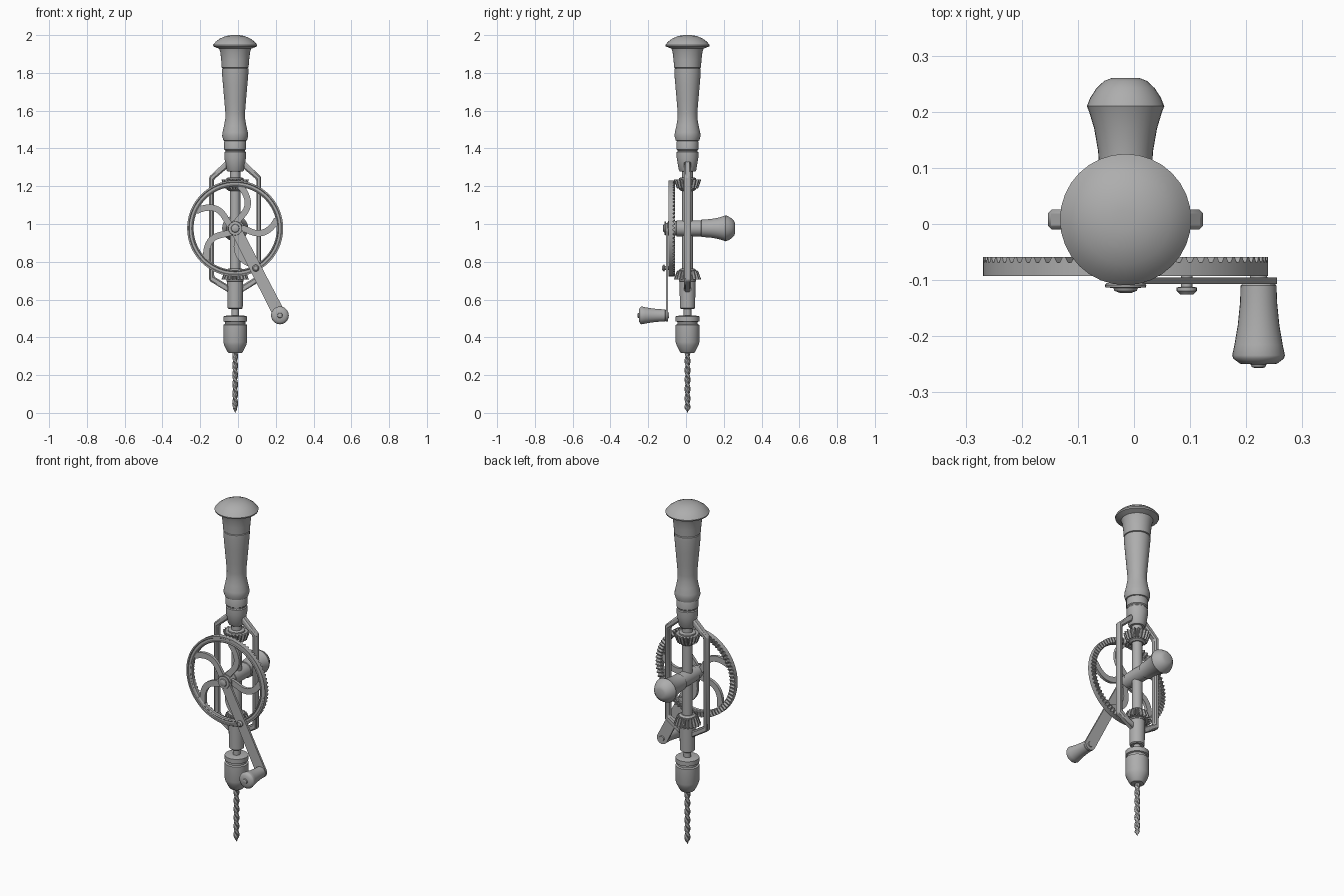
import bpy, bmesh, math
from math import sin, cos, pi, radians

if "Cube" in bpy.data.objects:
    bpy.data.objects.remove(bpy.data.objects["Cube"])

CX, CY = -0.015, 0.008      # drill axis
WZ = 0.977                  # height of the wheel axle
metal = bpy.data.materials.new("grey")
metal.diffuse_color = (0.42, 0.42, 0.42, 1)
metal.use_nodes = True
metal.node_tree.nodes["Principled BSDF"].inputs["Base Color"].default_value = metal.diffuse_color


def finish(name, bm, bevel=0, angle=35):
    bmesh.ops.recalc_face_normals(bm, faces=bm.faces)
    me = bpy.data.meshes.new(name)
    bm.to_mesh(me)
    bm.free()
    me.materials.append(metal)
    ob = bpy.data.objects.new(name, me)
    bpy.context.collection.objects.link(ob)
    if bevel:
        mod = ob.modifiers.new("bevel", 'BEVEL')
        mod.width = bevel
        mod.segments = 1
    bpy.ops.object.select_all(action='DESELECT')
    ob.select_set(True)
    bpy.context.view_layer.objects.active = ob
    bpy.ops.object.shade_smooth_by_angle(angle=radians(angle))
    return ob


def loft(name, rings, ring_closed=False, angle=35):
    """Skin closed rings of points; cap the ends or join last to first."""
    bm = bmesh.new()
    vs = [[bm.verts.new(p) for p in ring] for ring in rings]
    n = len(vs[0])
    pairs = list(zip(vs, vs[1:]))
    if ring_closed:
        pairs.append((vs[-1], vs[0]))
    else:
        bm.faces.new(vs[0])
        bm.faces.new(vs[-1])
    for a, b in pairs:
        for i in range(n):
            j = (i + 1) % n
            bm.faces.new((a[i], a[j], b[j], b[i]))
    return finish(name, bm, angle=angle)


def lathe(name, profiles, segs=32, axis='z', at=(CX, WZ), closed=False, angle=35):
    """Turn (radius, position) profiles; several profiles alternate to make teeth."""
    if not isinstance(profiles[0], list):
        profiles = [profiles]
    rings = []
    for k in range(len(profiles[0])):
        ring = []
        for i in range(segs):
            r, h = profiles[i % len(profiles)][k]
            a = 2 * pi * i / segs
            if axis == 'z':
                ring.append((CX + r * cos(a), CY + r * sin(a), h))
            else:
                ring.append((at[0] + r * cos(a), h, at[1] + r * sin(a)))
        rings.append(ring)
    return loft(name, rings, closed, angle)


def slab(name, outline, y0, y1, bevel=0):
    """Extrude an x-z outline from y0 to y1."""
    bm = bmesh.new()
    f = bm.faces.new([bm.verts.new((x, y0, z)) for x, z in outline])
    out = bmesh.ops.extrude_face_region(bm, geom=[f])
    for v in out["geom"]:
        if isinstance(v, bmesh.types.BMVert):
            v.co.y = y1
    return finish(name, bm, bevel)


# top knob and grip
lathe("top_knob", [(.02, 2.0), (.05, 1.995), (.08, 1.982), (.103, 1.965), (.117, 1.948),
                   (.115, 1.94), (.085, 1.928), (.079, 1.91), (.074, 1.87), (.071, 1.828),
                   (.06, 1.824)])
lathe("grip", [(.06, 1.828), (.07, 1.822), (.07, 1.80), (.064, 1.73), (.057, 1.65),
               (.052, 1.59), (.052, 1.56), (.059, 1.52), (.067, 1.485), (.069, 1.465),
               (.062, 1.442), (.05, 1.438)])
lathe("ferrule", [(.054, 1.445), (.058, 1.435), (.058, 1.395), (.052, 1.39), (.052, 1.384),
                  (.057, 1.38), (.057, 1.35), (.046, 1.285), (.04, 1.277)])

# main spindle and lower bearing
lathe("spindle", [(.028, 1.3), (.028, .70)], 24)
lathe("lower_bearing", [(.036, .735), (.043, .728), (.040, .555), (.034, .55)])
lathe("chuck_stem", [(.02, .56), (.02, .50)], 20)

# side frame bars, mirrored
bar = [(.042, 1.34), (.138, 1.25), (.138, .70), (.035, .637),
       (.035, .675), (.112, .722), (.112, 1.236), (.042, 1.295)]
for side, s in (("left", -1), ("right", 1)):
    slab(side + "_frame_bar", [(CX + s * x, z) for x, z in bar],
         CY - .018, CY + .018, bevel=.007)

# bevel pinions, wide end away from the axle
for name, z_out, d in (("upper_pinion", 1.235, -1), ("lower_pinion", .705, 1)):
    def pinion(w, n):
        return [(.034, z_out), (w, z_out), (n, z_out + d * .047), (.034, z_out + d * .05)]
    tip, root = pinion(.073, .056), pinion(.057, .042)
    lathe(name, [tip, tip, root, root], 80, angle=25)
    lathe(name + "_collar", [(.034, z_out - d * .012), (.045, z_out - d * .008),
                             (.045, z_out + d * .052), (.034, z_out + d * .06)], 24)

# chuck
lathe("chuck", [(.045, .515), (.063, .511), (.063, .485), (.054, .482), (.054, .470),
                (.063, .466), (.063, .375), (.058, .358), (.040, .322), (.034, .317),
                (.015, .317)])

# twisted drill bit
rings = []
for k in range(73):
    z = .325 - .318 * k / 72
    size = 1 if k < 69 else (73 - k) / 5
    ring = []
    for i in range(16):
        a = 2 * pi * i / 16
        r = .0155 * size * (1 - .45 * cos(a) ** 4)
        t = a + k * 2 * pi * 3.2 / 72
        ring.append((CX + r * cos(t), CY + r * sin(t), z))
    rings.append(ring)
rings.append([(CX + .001 * cos(2 * pi * i / 16), CY + .001 * sin(2 * pi * i / 16), 0)
              for i in range(16)])
loft("drill_bit", rings)

# toothed wheel rim
def rim(back):
    return [(.254, -.093), (.254, back), (.226, back), (.220, -.072),
            (.220, -.089), (.226, -.093), (.230, -.089), (.243, -.089), (.246, -.093)]
lathe("wheel_rim", [rim(-.059)] * 2 + [rim(-.069)] * 2, 288, 'y', closed=True, angle=30)

# five curved spokes
for n in range(5):
    base = radians(84 + 72 * n)
    mid = []
    for i in range(17):
        t = i / 16
        r = .02 + .206 * t
        a = base - radians(25) * sin(pi * t ** .8)
        mid.append((CX + r * cos(a), WZ + r * sin(a)))
    sides = [[], []]
    for i, (x, z) in enumerate(mid):
        p, q = mid[max(i - 1, 0)], mid[min(i + 1, 16)]
        dx, dz = q[0] - p[0], q[1] - p[1]
        h = .0165 / math.hypot(dx, dz)
        sides[0].append((x - dz * h, z + dx * h))
        sides[1].append((x + dz * h, z - dx * h))
    slab(f"spoke_{n + 1}", sides[0] + sides[1][::-1], -.089, -.072)

# wheel hub, axle and screws
lathe("wheel_hub", [(.03, -.098), (.038, -.095), (.038, -.05), (.03, -.045)], 28, 'y')
lathe("axle_sleeve", [(.03, -.055), (.042, -.05), (.042, .10), (.035, .105)], 28, 'y')
lathe("hub_screw", [(.034, -.105), (.037, -.109), (.036, -.113), (.022, -.114),
                    (.02, -.119), (.010, -.123)], 24, 'y')
lathe("arm_screw", [(.010, -.09), (.010, -.112), (.018, -.113), (.018, -.119),
                    (.011, -.126)], 20, 'y', at=(.094, .767))

# crank arm with rounded ends
ex, ez = .222, .516
ang = math.atan2(ez - WZ, ex - CX)
outline = []
for cx, cz, r, start in ((CX, WZ, .029, ang + pi / 2), (ex, ez, .033, ang - pi / 2)):
    outline += [(cx + r * cos(start + pi * i / 12), cz + r * sin(start + pi * i / 12))
                for i in range(13)]
slab("crank_arm", outline, -.107, -.095)

# crank handle
lathe("crank_handle", [(.028, -.105), (.032, -.11), (.033, -.14), (.037, -.18), (.043, -.215),
                       (.047, -.234), (.045, -.24), (.033, -.249), (.014, -.25),
                       (.012, -.255), (.006, -.257)], 28, 'y', at=(ex, ez))
lathe("crank_rivet", [(.014, -.09), (.016, -.096), (.016, -.105)], 16, 'y', at=(ex, ez))

# side handle at the back
lathe("side_handle", [(.035, .078), (.047, .082), (.047, .10), (.049, .13), (.056, .17),
                      (.065, .20), (.069, .21), (.063, .225), (.052, .242), (.038, .255),
                      (.025, .26)], 32, 'y')
